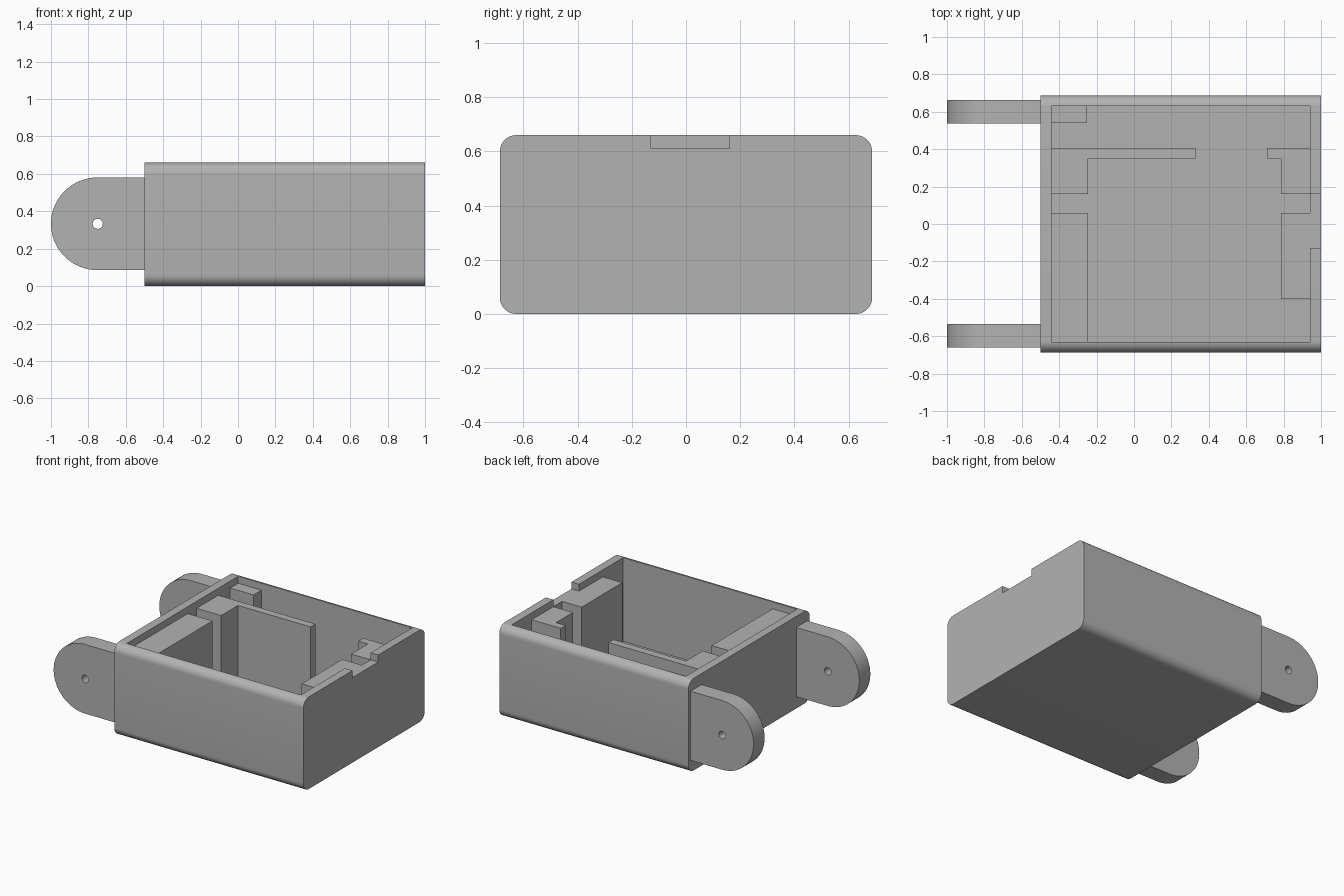
import bpy, bmesh, math

if "Cube" in bpy.data.objects:
    bpy.data.objects.remove(bpy.data.objects["Cube"])

grey = bpy.data.materials.new("plain grey")
grey.diffuse_color = (0.45, 0.45, 0.45, 1)
grey.use_nodes = True
grey.node_tree.nodes["Principled BSDF"].inputs["Base Color"].default_value = grey.diffuse_color


def extrude(name, points, direction):
    """Closed prism from a planar outline moved along a direction."""
    bm = bmesh.new()
    face = bm.faces.new([bm.verts.new(p) for p in points])
    moved = bmesh.ops.extrude_face_region(bm, geom=[face])["geom"]
    bmesh.ops.translate(bm, vec=direction,
                        verts=[v for v in moved if isinstance(v, bmesh.types.BMVert)])
    bmesh.ops.recalc_face_normals(bm, faces=bm.faces)
    mesh = bpy.data.meshes.new(name)
    bm.to_mesh(mesh)
    bm.free()
    mesh.materials.append(grey)
    obj = bpy.data.objects.new(name, mesh)
    bpy.context.collection.objects.link(obj)
    return obj


def prism(name, outline, z0, z1):
    return extrude(name, [(x, y, z0) for x, y in outline], (0, 0, z1 - z0))


def box(name, x0, x1, y0, y1, z0, z1):
    return prism(name, [(x0, y0), (x1, y0), (x1, y1), (x0, y1)], z0, z1)


def arc(cx, cy, r, a0, a1, n):
    steps = [math.radians(a0 + (a1 - a0) * i / n) for i in range(n + 1)]
    return [(cx + r * math.cos(a), cy + r * math.sin(a)) for a in steps]


def cut(obj, cutters):
    """Subtract the cutters, then remove them."""
    bpy.context.view_layer.objects.active = obj
    for c in cutters:
        mod = obj.modifiers.new("cut", "BOOLEAN")
        mod.operation, mod.solver, mod.object = "DIFFERENCE", "EXACT", c
        bpy.ops.object.modifier_apply(modifier=mod.name)
        bpy.data.objects.remove(c)


def smooth(obj):
    bpy.ops.object.select_all(action="DESELECT")
    obj.select_set(True)
    bpy.context.view_layer.objects.active = obj
    bpy.ops.object.shade_smooth_by_angle(angle=math.radians(30))


W, H, R = 0.687, 0.66, 0.06       # half width, height, edge radius
FLOOR, LEDGE = 0.06, 0.61         # floor top, inner block tops

# Case: rounded section along x, hollowed, with a notch in the right wall
section = (arc(W - R, H - R, R, 0, 90, 10) + arc(R - W, H - R, R, 90, 180, 10)
           + arc(R - W, R, R, 180, 270, 10) + arc(W - R, R, R, 270, 360, 10))
case = extrude("case", [(-0.5, y, z) for y, z in section], (1.5, 0, 0))
cut(case, [box("cavity", -0.44, 0.94, -0.63, 0.63, FLOOR, 0.9),
           box("notch", 0.9, 1.1, -0.13, 0.16, LEDGE, 0.9)])
smooth(case)

# Inner supports standing on the floor
box("corner_post", -0.44, -0.255, 0.54, 0.63, FLOOR, LEDGE)
box("left_block", -0.44, -0.245, -0.63, 0.06, FLOOR, LEDGE)
box("right_block", 0.785, 0.94, -0.40, 0.06, FLOOR, LEDGE)
prism("left_divider", [(-0.44, 0.16), (-0.245, 0.16), (-0.245, 0.35),
                       (0.33, 0.35), (0.33, 0.405), (-0.44, 0.405)], FLOOR, LEDGE)
prism("right_divider", [(0.94, 0.16), (0.94, 0.405), (0.71, 0.405),
                        (0.71, 0.35), (0.785, 0.35), (0.785, 0.16)], FLOOR, LEDGE)

# Hinge ears with pin holes
ear = [(-0.5, 0.085), (-0.5, 0.581)] + arc(-0.75, 0.333, 0.248, 90, 270, 32)
ear = [(x if x > -0.75 else -0.75 + (x + 0.75) * 0.25 / 0.248, z) for x, z in ear]
hole = arc(-0.75, 0.333, 0.027, 0, 345, 23)
for name, y in (("front_ear", -0.66), ("back_ear", 0.537)):
    tab = extrude(name, [(x, y, z) for x, z in ear], (0, 0.125, 0))
    cut(tab, [extrude("pin_hole", [(x, y - 0.1, z) for x, z in hole], (0, 0.4, 0))])
    smooth(tab)
